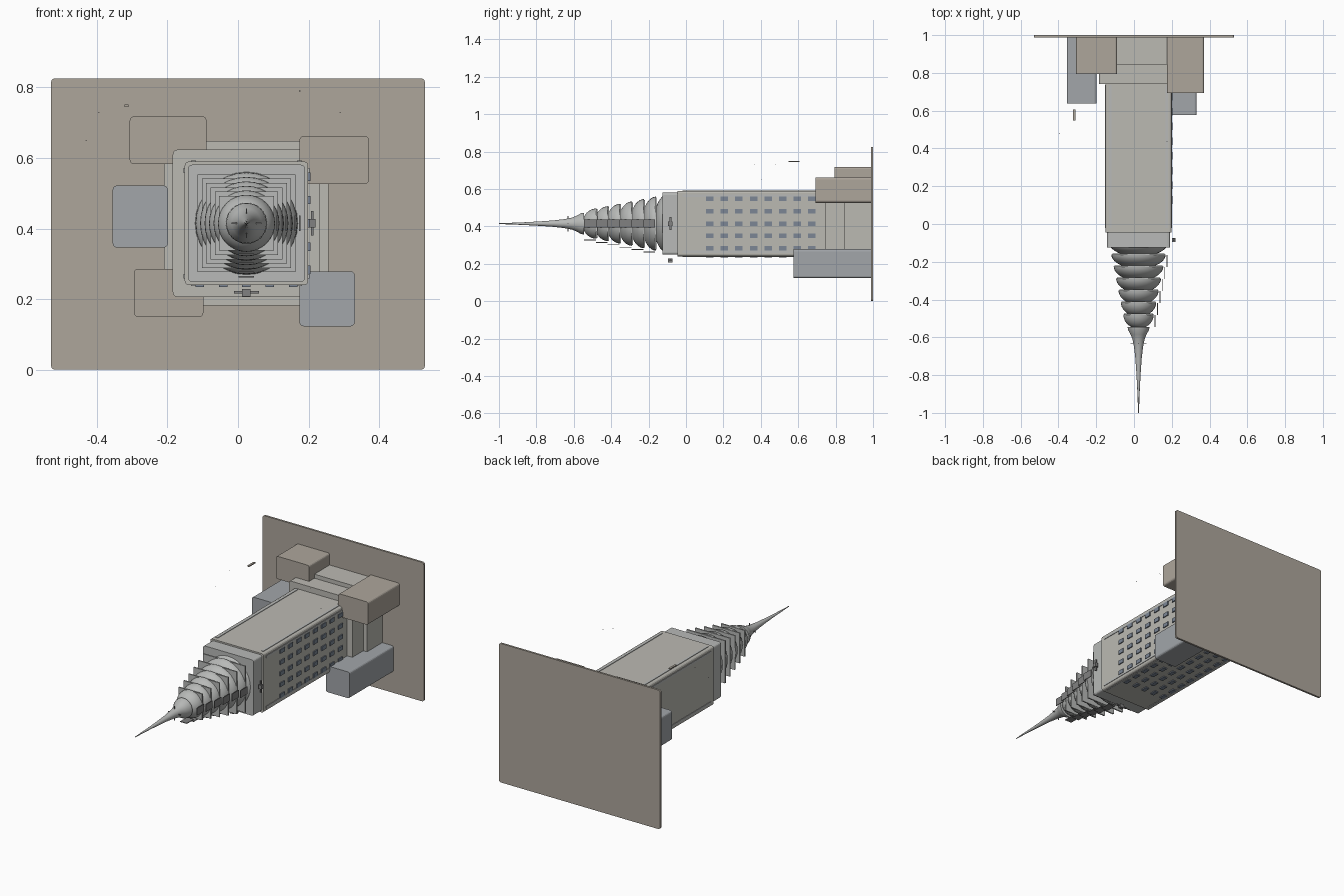
import bpy, bmesh, math

if "Cube" in bpy.data.objects:
    bpy.data.objects.remove(bpy.data.objects["Cube"])

CX, CZ = 0.024, 0.415      # tower axis, which runs along y


def colour(name, r, g, b):
    m = bpy.data.materials.new(name)
    m.diffuse_color = (r, g, b, 1)
    m.use_nodes = True
    m.node_tree.nodes["Principled BSDF"].inputs["Base Color"].default_value = m.diffuse_color
    return m


STONE = colour("stone", 0.50, 0.49, 0.45)
BROWN = colour("brown_stone", 0.42, 0.38, 0.33)
BLUE = colour("blue_stone", 0.36, 0.38, 0.40)
STEEL = colour("steel", 0.48, 0.49, 0.48)
GLASS = colour("glass", 0.20, 0.24, 0.30)
DARK = colour("dark_metal", 0.22, 0.22, 0.22)


def finish(name, bm, mat):
    bmesh.ops.recalc_face_normals(bm, faces=bm.faces)
    me = bpy.data.meshes.new(name)
    bm.to_mesh(me)
    bm.free()
    me.materials.append(mat)
    ob = bpy.data.objects.new(name, me)
    bpy.context.collection.objects.link(ob)
    return ob


def add_box(bm, x0, x1, y0, y1, z0, z1):
    for v in bmesh.ops.create_cube(bm, size=1)["verts"]:
        v.co = ((x0 + x1) / 2 + v.co.x * (x1 - x0),
                (y0 + y1) / 2 + v.co.y * (y1 - y0),
                (z0 + z1) / 2 + v.co.z * (z1 - z0))


def box(name, x0, x1, y0, y1, z0, z1, mat, round_r=0):
    """Box, optionally with its four y-direction edges rounded."""
    bm = bmesh.new()
    add_box(bm, x0, x1, y0, y1, z0, z1)
    if round_r:
        edges = [e for e in bm.edges if abs(e.verts[0].co.y - e.verts[1].co.y) > 1e-4]
        bmesh.ops.bevel(bm, geom=edges, offset=round_r, segments=3, profile=0.5, affect='EDGES')
    return finish(name, bm, mat)


def square(name, half, y0, y1, mat, round_r=0):
    return box(name, CX - half, CX + half, y0, y1, CZ - half, CZ + half, mat, round_r)


def lathe(name, profile, mat, n=32):
    """Revolve (radius, y) points about the tower axis."""
    bm = bmesh.new()
    rings = [[bm.verts.new((CX + r * math.cos(2 * math.pi * i / n), y,
                            CZ + r * math.sin(2 * math.pi * i / n))) for i in range(n)]
             for r, y in profile]
    for a, b in zip(rings, rings[1:]):
        for i in range(n):
            j = (i + 1) % n
            bm.faces.new((a[i], a[j], b[j], b[i]))
    bm.faces.new(rings[0])
    bm.faces.new(rings[-1])
    ob = finish(name, bm, mat)
    bpy.ops.object.select_all(action='DESELECT')
    bpy.context.view_layer.objects.active = ob
    ob.select_set(True)
    bpy.ops.object.shade_smooth_by_angle(angle=math.radians(40))
    return ob


# ground plate and surrounding blocks
box("ground_plate", -0.53, 0.53, 0.988, 1.0, 0, 0.826, BROWN, 0.012)
for i, (x0, x1, y0, z0, z1, mat) in enumerate([
        (-0.307, -0.089, 0.795, 0.583, 0.718, BROWN),
        (0.174, 0.371, 0.693, 0.526, 0.662, BROWN),
        (-0.355, -0.199, 0.638, 0.346, 0.522, BLUE),
        (-0.295, -0.098, 0.80, 0.15, 0.286, BROWN),
        (0.174, 0.331, 0.576, 0.123, 0.279, BLUE)]):
    box(f"neighbour_block_{i}", x0, x1, y0, 0.99, z0, z1, mat, 0.012)

# stepped tower body
square("base_step_lower", 0.233, 0.845, 0.99, STONE, 0.006)
square("base_step_upper", 0.209, 0.742, 0.85, STONE, 0.014)
square("shaft", 0.175, -0.045, 0.75, STONE, 0.012)
square("crown_block", 0.166, -0.125, -0.04, STEEL, 0.012)

# raised ribs near the corners of each shaft face
bm = bmesh.new()
for s in (-1, 1):
    for t in (-1, 1):
        add_box(bm, CX + s * 0.15 - 0.007, CX + s * 0.15 + 0.007, -0.02, 0.735,
                CZ + t * 0.174 - 0.004, CZ + t * 0.174 + 0.004)
        add_box(bm, CX + t * 0.174 - 0.004, CX + t * 0.174 + 0.004, -0.02, 0.735,
                CZ + s * 0.15 - 0.007, CZ + s * 0.15 + 0.007)
finish("corner_ribs", bm, STEEL)

# window grids on two faces
bm = bmesh.new()
for k in range(8):
    y = 0.127 + k * 0.078
    for r in range(-2, 3):
        o = r * 0.066
        add_box(bm, CX + 0.17, CX + 0.181, y - 0.02, y + 0.02, CZ + o - 0.012, CZ + o + 0.012)
        add_box(bm, CX + o - 0.012, CX + o + 0.012, y - 0.02, y + 0.02, CZ - 0.181, CZ - 0.17)
finish("windows", bm, GLASS)

# crown tiers: thin square slab with a shallow dome, plus small plates
plates = bmesh.new()
for k in range(7):
    r = 0.157 - 0.0127 * k
    y = -0.097 - 0.0635 * k
    square(f"crown_slab_{k}", r * 0.96, y - 0.004, y + 0.004, STEEL)
    lathe(f"crown_dome_{k}",
          [(r * math.cos(a), y - 0.076 * math.sin(a))
           for a in [math.radians(89.5) * i / 10 for i in range(11)]], STEEL)
    if k:
        d, w = r + 0.007, 0.022
        add_box(plates, CX + d - 0.002, CX + d + 0.002, y - 0.068, y - 0.004, CZ - w, CZ + w)
        add_box(plates, CX - w, CX + w, y - 0.068, y - 0.004, CZ - d - 0.002, CZ - d + 0.002)
finish("crown_plates", plates, DARK)

# needle spire with a star of thin rods
lathe("spire", [(0.058, -0.545), (0.056, -0.56), (0.042, -0.585), (0.032, -0.61), (0.024, -0.65),
                (0.017, -0.71), (0.012, -0.78), (0.007, -0.87), (0.002, -1.0)], STEEL)
bm = bmesh.new()
add_box(bm, CX - 0.042, CX + 0.042, -0.633, -0.629, CZ - 0.002, CZ + 0.002)
add_box(bm, CX - 0.002, CX + 0.002, -0.633, -0.629, CZ - 0.042, CZ + 0.042)
finish("spire_rods", bm, DARK)

# winged ornaments beside two faces of the crown block
bm = bmesh.new()
add_box(bm, 0.201, 0.220, -0.095, -0.073, CZ - 0.012, CZ + 0.012)
add_box(bm, 0.207, 0.214, -0.089, -0.078, CZ - 0.035, CZ + 0.035)
add_box(bm, CX - 0.012, CX + 0.012, -0.095, -0.073, 0.208, 0.229)
add_box(bm, CX - 0.035, CX + 0.035, -0.089, -0.078, 0.216, 0.223)
finish("ornaments", bm, DARK)

# small airship and birds
box("airship", -0.322, -0.310, 0.547, 0.606, 0.745, 0.751, BROWN)
bm = bmesh.new()
for x, y, z in [(-0.43, 0.405, 0.65), (0.175, 0.435, 0.79), (-0.395, 0.48, 0.73), (0.29, 0.365, 0.73)]:
    add_box(bm, x - 0.002, x + 0.002, y - 0.001, y + 0.001, z - 0.001, z + 0.001)
finish("birds", bm, DARK)
